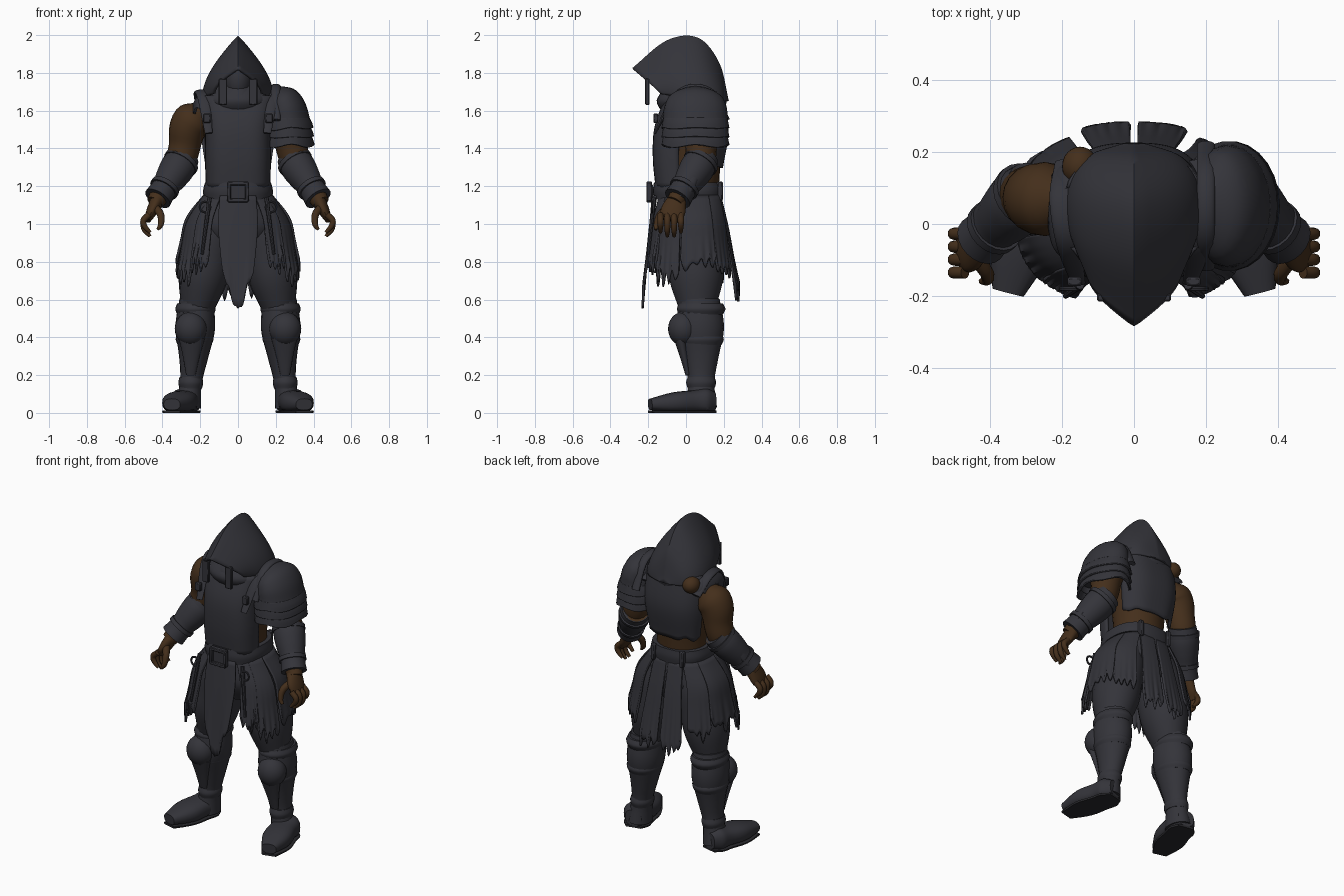
import bpy
import bmesh
import random
from math import sin, cos, pi, radians
from mathutils import Vector, Matrix

random.seed(4)
if "Cube" in bpy.data.objects:
    bpy.data.objects.remove(bpy.data.objects["Cube"])


def material(name, red, green, blue):
    mat = bpy.data.materials.new(name)
    mat.use_nodes = True
    mat.diffuse_color = (red, green, blue, 1)
    shader = mat.node_tree.nodes["Principled BSDF"]
    shader.inputs["Base Color"].default_value = mat.diffuse_color
    return mat


CLOTH = material("charcoal_cloth", .034, .034, .042)
SKIN = material("brown_skin", .058, .028, .011)
SOLE = material("dark_sole", .022, .022, .026)
ACROSS, FORWARD = Vector((1, 0, 0)), Vector((0, 1, 0))
STEPS = 16


def finish(name, bm, mat, thickness=0):
    bmesh.ops.remove_doubles(bm, verts=bm.verts, dist=.0001)
    bmesh.ops.recalc_face_normals(bm, faces=bm.faces)
    mesh = bpy.data.meshes.new(name)
    bm.to_mesh(mesh)
    bm.free()
    mesh.materials.append(mat)
    mesh.shade_smooth()
    mesh.set_sharp_from_angle(angle=radians(40))
    part = bpy.data.objects.new(name, mesh)
    bpy.context.collection.objects.link(part)
    if thickness:
        solid = part.modifiers.new("thickness", "SOLIDIFY")
        solid.thickness = thickness
        solid.offset = 0


def curve(points, t):
    """Smooth curve through evenly spaced numbers or vectors, t from start to end."""
    spans = len(points) - 1
    padded = [2 * points[0] - points[1], *points, 2 * points[-1] - points[-2]]
    i = min(int(t * spans), spans - 1)
    t = t * spans - i
    a, b, c, d = padded[i:i + 4]
    return b + t * ((c - a) + t * ((2 * a - 5 * b + 4 * c - d) + t * (3 * b - a - 3 * c + d))) / 2


def power(value, exponent):
    return abs(value) ** exponent * (1 if value > 0 else -1)


def bridge(bm, rows, closed):
    for upper, lower in zip(rows, rows[1:]):
        for j in range(len(upper) - (not closed)):
            k = (j + 1) % len(upper)
            bm.faces.new((upper[j], upper[k], lower[k], lower[j]))


def limb(name, path, widths, depths=None, flat=1, mat=CLOTH, mirror=1, side=ACROSS,
         sides=20, square=1, low=0, high=2):
    """Closed tube along a path; widths lie along the side direction."""
    path = [Vector(point) for point in path]
    depths = depths or [flat * width for width in widths]
    bm, rows = bmesh.new(), []
    for i in range(STEPS + 1):
        t = i / STEPS
        centre = curve(path, t)
        along = curve(path, min(t + .02, 1)) - curve(path, max(t - .02, 0))
        along.normalize()
        u = (side - along * side.dot(along)).normalized()
        v = along.cross(u)
        row = []
        for j in range(sides):
            a = 2 * pi * j / sides
            spot = (centre + u * curve(widths, t) * power(cos(a), square)
                    + v * curve(depths, t) * power(sin(a), square))
            row.append(bm.verts.new((mirror * spot.x, spot.y, min(max(spot.z, low), high))))
        rows.append(row)
    bridge(bm, rows, True)
    bm.faces.new(rows[0])
    bm.faces.new(rows[-1])
    finish(name, bm, mat)


def column(name, y, bottom, top, widths, depths, **options):
    """Upright tube on the centre line."""
    limb(name, [(0, y, bottom), (0, y, top)], widths, depths, sides=28, **options)


def shell(name, top, bottom, widths, depths, start, end, x=0, y=.02, mirror=1, square=.8,
          tear=0, tip=0):
    """Curved sheet between two angles in degrees, with a torn or pointed lower edge."""
    columns = 24
    rags = [power((-1) ** k, 1) * random.uniform(0, tear) for k in range(columns // 3 + 1)]
    bm, rows = bmesh.new(), []
    for i in range(STEPS + 1):
        t = i / STEPS
        row = []
        for j in range(columns + 1):
            a = radians(start + (end - start) * j / columns)
            drop = (t ** 4 * curve(rags, j / columns)
                    - t * t * tip * (1 - abs(2 * j / columns - 1)) ** 1.5)
            row.append(bm.verts.new((mirror * (x + curve(widths, t) * power(cos(a), square)),
                                     y + curve(depths, t) * power(sin(a), square),
                                     top + (bottom - top) * t + drop)))
        rows.append(row)
    bridge(bm, rows, False)
    finish(name, bm, CLOTH, thickness=.012)


def ball(name, place, size, mat=CLOTH):
    bm = bmesh.new()
    bmesh.ops.create_uvsphere(bm, u_segments=24, v_segments=14, radius=1,
                              matrix=Matrix.LocRotScale(Vector(place), None, Vector(size)))
    finish(name, bm, mat)


def box(name, place, size):
    bm = bmesh.new()
    bmesh.ops.create_cube(bm, size=1, matrix=Matrix.LocRotScale(Vector(place), None, Vector(size)))
    bmesh.ops.bevel(bm, geom=bm.edges[:], offset=min(size) / 5, segments=1, affect="EDGES")
    finish(name, bm, CLOTH)


# Hood: arches swept from the pointed brow to the nape
ridge = [Vector((0, y, z)) for y, z in ((-.28, 1.82), (-.1, 1.965), (.06, 1.98), (.17, 1.85), (.22, 1.65))]
hems = [Vector((x, y, z)) for x, y, z in ((.125, -.13, 1.69), (.175, -.01, 1.67), (.18, .1, 1.65),
                                          (.13, .18, 1.65), (.02, .22, 1.65))]
bm, rows = bmesh.new(), []
for i in range(2 * STEPS + 1):
    apex, hem = curve(ridge, i / STEPS / 2), curve(hems, i / STEPS / 2)
    row = []
    for j in range(-STEPS, STEPS + 1):
        spot = apex.lerp(hem, abs(j) / STEPS)
        row.append(bm.verts.new((hem.x * sin(j / STEPS * pi / 2), spot.y, spot.z)))
    rows.append(row)
bridge(bm, rows, False)
finish("hood", bm, CLOTH, thickness=.014)

# Cowl and masked face
column("cowl", .03, 1.57, 1.74, [.12, .17, .19, .17, .13], [.13, .17, .185, .16, .12])
column("neck_wrap", -.03, 1.64, 1.73, [.12, .11, .08], [.12, .11, .08])
ball("face_mask", (0, -.04, 1.77), (.075, .09, .12))

# Torso and vest
column("torso", .04, 1.14, 1.73, [.15, .15, .17, .2, .1], [.13, .14, .15, .14, .08], mat=SKIN)
shell("vest_front", 1.68, 1.19, [.19, .17, .17, .165], [.12, .18, .19, .175], -172, -8, square=.6)
shell("vest_back", 1.7, 1.3, [.19, .2, .175], [.17, .2, .17], 20, 160, square=.7, tear=.015)
ball("bare_trapezius", (-.15, .16, 1.655), (.05, .055, .05), SKIN)

# Belt and buckle
column("belt", .01, 1.13, 1.22, [.18, .185, .175], [.18, .185, .18], square=.8)
box("buckle_plate", (0, -.185, 1.17), (.08, .02, .08))
for end in (-1, 1):
    box("buckle_bar", (0, -.195, 1.17 + end * .045), (.11, .03, .02))
    box("buckle_side", (end * .048, -.195, 1.17), (.02, .03, .1))

# Torn skirt centre
shell("front_tabard", 1.15, .72, [.2, .22, .2, .17], [.19, .21, .23, .25], -113, -67, tear=.03, tip=.19)
column("hips", .03, .87, 1.2, [.14, .23, .2, .16], [.12, .17, .165, .15])

elbow, wrist = Vector((.28, .1, 1.36)), Vector((.425, -.045, 1.135))

for m in (1, -1):
    both = {"mirror": m}
    arm = {"mirror": m, "side": FORWARD}

    # Strips, straps and belt loops
    box("hood_strip", (m * .08, -.205, 1.7), (.045, .022, .14))
    box("strap_buckle", (m * .165, -.16, 1.56), (.04, .025, .05))
    box("belt_loop_back", (m * .1, .18, 1.175), (.03, .03, .1))
    limb("shoulder_strap", [(.155, -.165, 1.48), (.18, -.06, 1.67), (.19, .07, 1.69), (.18, .17, 1.6)],
         [.02, .035, .045, .04], flat=.35, **both)
    limb("hanging_cord", [(.15, -.17, 1.14), (.19, -.2, .84)], [.012, .008], sides=8, **both)
    limb("hip_ring", [(.175 + .028 * cos(a), -.18, 1.09 + .028 * sin(a))
                      for a in (radians(45 * k) for k in range(9))], [.006, .006],
         sides=8, **arm)

    # Torn skirt panels
    for name, start, end, hem in (("front_panel", -66, -43, .8), ("front_side_panel", -44, -10, .73),
                                  ("side_panel", -8, 30, .8), ("back_side_panel", 30, 62, .76)):
        shell(name, 1.15, hem, [.18, .27, .3, .325], [.17, .2, .22, .24], start, end,
              tear=.06, tip=.02, **both)
    shell("back_tabard", 1.15, .65, [.2, .23, .27, .3], [.16, .2, .23, .26], 66, 89, tear=.06, **both)

    # Trousers and boots
    limb("trouser_leg", [(.12, .04, 1.06), (.16, .05, .85), (.215, .06, .56)],
         [.12, .135, .135, .13, .09], flat=1.1, **both)
    limb("greave", [(.22, .07, .6), (.235, .08, .3), (.265, .08, .03)],
         [.09, .105, .078, .058, .07], flat=1.2, **both)
    for name, x, z, r in (("knee_cuff", .225, .55, .107), ("calf_strap", .23, .39, .1),
                          ("ankle_cuff", .25, .16, .066)):
        limb(name, [(x, .08, z + .03), (x, .08, z - .03)], [.9 * r, r, .9 * r], flat=1.2, **both)
    ball("knee_guard", (m * .25, -.015, .445), (.085, .08, .09))
    limb("shin_plate", [(.245, -.03, .4), (.25, .01, .2)], [.07, .045, .025], flat=.5, **both)
    limb("boot_foot", [(.265, .15, .06), (.29, .04, .06), (.35, -.19, .045)], [.05, .08, .08, .085, .045],
         [.05, .07, .06, .055, .03], square=.8, low=.01, **both)
    limb("boot_sole", [(.265, .15, .01), (.29, .04, .01), (.35, -.19, .01)], [.05, .08, .08, .085, .045],
         flat=.5, mat=SOLE, square=.8, high=.012, **both)

    # Arms and bracers
    limb("upper_arm", [(.19, .07, 1.6), (.26, .07, 1.52), (.285, .08, 1.4), (.32, .07, 1.27)],
         [.06, .1, .098, .085, .08, .06], mat=SKIN, **arm)
    limb("forearm", [elbow, wrist + (wrist - elbow) / 10], [.075, .07, .045], mat=SKIN, **arm)
    limb("bracer", [elbow, wrist], [.08, .092, .084, .07, .075], **arm)
    for along, r in ((.15, .096), (.75, .08)):
        limb("bracer_band", [elbow.lerp(wrist, along - .04), elbow.lerp(wrist, along + .04)], [r, r], **arm)
    limb("bracer_fin", [(.36, .07, 1.37), (.46, -.02, 1.14)], [.02, .045, .03], flat=.5, **arm)

    # Clawed hands
    limb("palm", [(.42, -.04, 1.14), (.45, -.065, 1.08), (.48, -.08, 1.02)], [.045, .06, .065, .05],
         [.04, .034, .028, .018], mat=SKIN, **arm)
    for i in range(4):
        y, lift = -.135 + .036 * i, .02 * (i in (0, 3))
        limb("finger", [(.47, y, 1.05), (.5, y, 1.02), (.495, y, .97 + lift), (.465, y, .935 + lift)],
             [.017, .017, .015, .009], mat=SKIN, sides=10, **arm)
    limb("thumb", [(.44, -.09, 1.09), (.41, -.135, 1.05), (.408, -.155, 1), (.425, -.16, .97)],
         [.022, .02, .016, .008], mat=SKIN, sides=10, **arm)

# Layered guard on the left shoulder
limb("shoulder_guard", [(.19, .05, 1.715), (.25, .05, 1.62), (.265, .05, 1.52)], [.03, .085, .105, .115, .125],
     [.06, .14, .165, .17, .175])
for i in range(3):
    z = 1.56 - i * .045
    shell("shoulder_lame", z, z - .055, [.112, .125, .132], [.165, .17, .175], -165, 165,
          x=.262 + i * .003, y=.05, square=1, tear=.012)
limb("guard_rim", [(.2, -.12, 1.55), (.2, -.05, 1.69), (.2, .05, 1.73), (.2, .15, 1.69), (.2, .22, 1.55)],
     [.025, .025], flat=.5)

# Torn cloth cap on the right shoulder
shell("shoulder_cap", 1.69, 1.61, [.02, .045, .055], [.06, .11, .13], -100, 100, x=.18, y=.04,
      mirror=-1, tear=.03)
